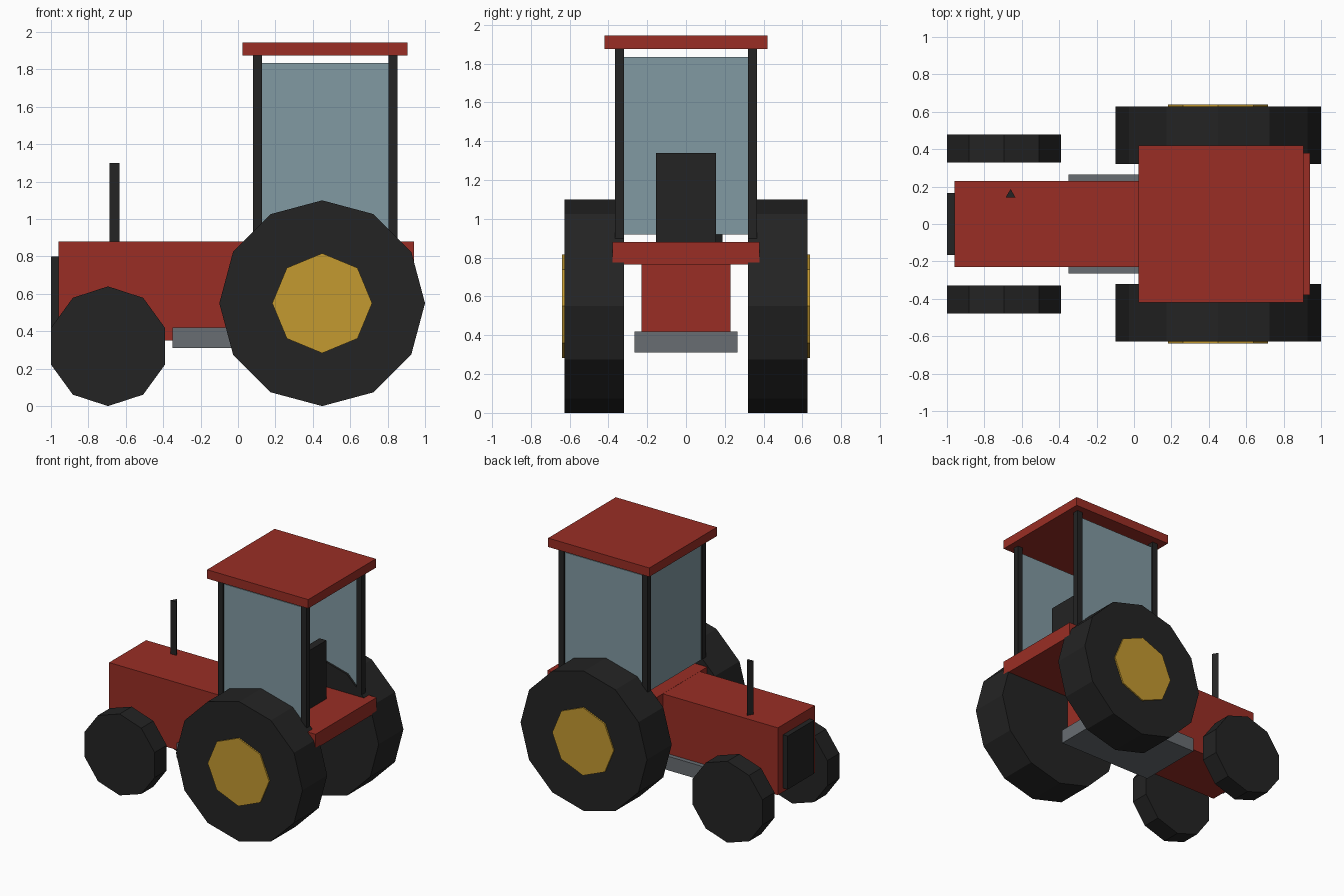
import bpy
import bmesh
import math

default = bpy.data.objects.get("Cube")
if default:
    bpy.data.objects.remove(default, do_unlink=True)


def material(name, r, g, b):
    mat = bpy.data.materials.new(name)
    mat.use_nodes = True
    mat.diffuse_color = (r, g, b, 1)
    mat.node_tree.nodes["Principled BSDF"].inputs["Base Color"].default_value = (r, g, b, 1)
    return mat


red = material("red paint", 0.32, 0.027, 0.018)
black = material("black rubber", 0.017, 0.017, 0.017)
yellow = material("yellow hub", 0.55, 0.32, 0.03)
glass = material("blue grey glass", 0.22, 0.32, 0.36)
grey = material("grey metal", 0.138, 0.153, 0.168)


def finish(name, bm, mat):
    bmesh.ops.recalc_face_normals(bm, faces=bm.faces)
    mesh = bpy.data.meshes.new(name)
    bm.to_mesh(mesh)
    bm.free()
    mesh.materials.append(mat)
    obj = bpy.data.objects.new(name, mesh)
    bpy.context.collection.objects.link(obj)
    return obj


def box(name, mat, xs, ys, zs):
    """Box given by its extents along each axis."""
    bm = bmesh.new()
    bmesh.ops.create_cube(bm, size=1)
    for v in bm.verts:
        v.co = [lo + (c + 0.5) * (hi - lo) for c, (lo, hi) in zip(v.co, (xs, ys, zs))]
    return finish(name, bm, mat)


def prism(name, mat, sides, radius, place, length):
    """Regular prism with its first corner at angle zero, swept from 0 to length."""
    bm = bmesh.new()
    rings = []
    for t in (0, length):
        angles = [math.tau * i / sides for i in range(sides)]
        rings.append([bm.verts.new(place(radius * math.sin(a), radius * math.cos(a), t))
                      for a in angles])
    for ring in rings:
        bm.faces.new(ring)
    for i in range(sides):
        j = (i + 1) % sides
        bm.faces.new((rings[0][i], rings[0][j], rings[1][j], rings[1][i]))
    return finish(name, bm, mat)


def wheel(name, mat, sides, radius, x, z, y, width):
    return prism(name, mat, sides, radius,
                 lambda u, v, t: (x + u, y + t, z + v), width)


# Body, deck and chassis
box("bonnet", red, (-0.96, 0.45), (-0.23, 0.23), (0.35, 0.879))
box("cab_floor", red, (0.04, 0.94), (-0.38, 0.38), (0.765, 0.88))
box("chassis", grey, (-0.35, 0.47), (-0.265, 0.265), (0.31, 0.42))
box("grille", black, (-1.0, -0.96), (-0.165, 0.165), (0.38, 0.80))

# Exhaust
prism("exhaust_pipe", black, 3, 0.03,
      lambda u, v, t: (-0.66 + u, 0.157 + v, 0.87 + t), 0.43)

# Cab
box("roof", red, (0.025, 0.905), (-0.42, 0.42), (1.875, 1.945))
box("windscreen", glass, (0.095, 0.115), (-0.32, 0.32), (0.92, 1.835))
box("seat_cushion", black, (0.36, 0.66), (-0.155, 0.155), (0.88, 1.07))
box("seat_back", black, (0.60, 0.66), (-0.155, 0.155), (1.07, 1.34))

# Paired parts
for side, s in (("front", -1), ("rear", 1)):
    for post, x in (("forward", 0.08), ("aft", 0.805)):
        box(f"{side}_side_{post}_post", black, (x, x + 0.047),
            sorted((s * 0.32, s * 0.365)), (0.88, 1.875))
    box(f"{side}_side_window", glass, (0.127, 0.805),
        sorted((s * 0.335, s * 0.355)), (0.92, 1.835))
    wheel(f"{side}_side_large_wheel", black, 12, 0.55, 0.45, 0.55, s * 0.32, s * 0.307)
    wheel(f"{side}_side_hub", yellow, 8, 0.267, 0.45, 0.55, s * 0.62, s * 0.018)
    wheel(f"{side}_side_small_wheel", black, 10, 0.32, -0.695, 0.32, s * 0.328, s * 0.15)
